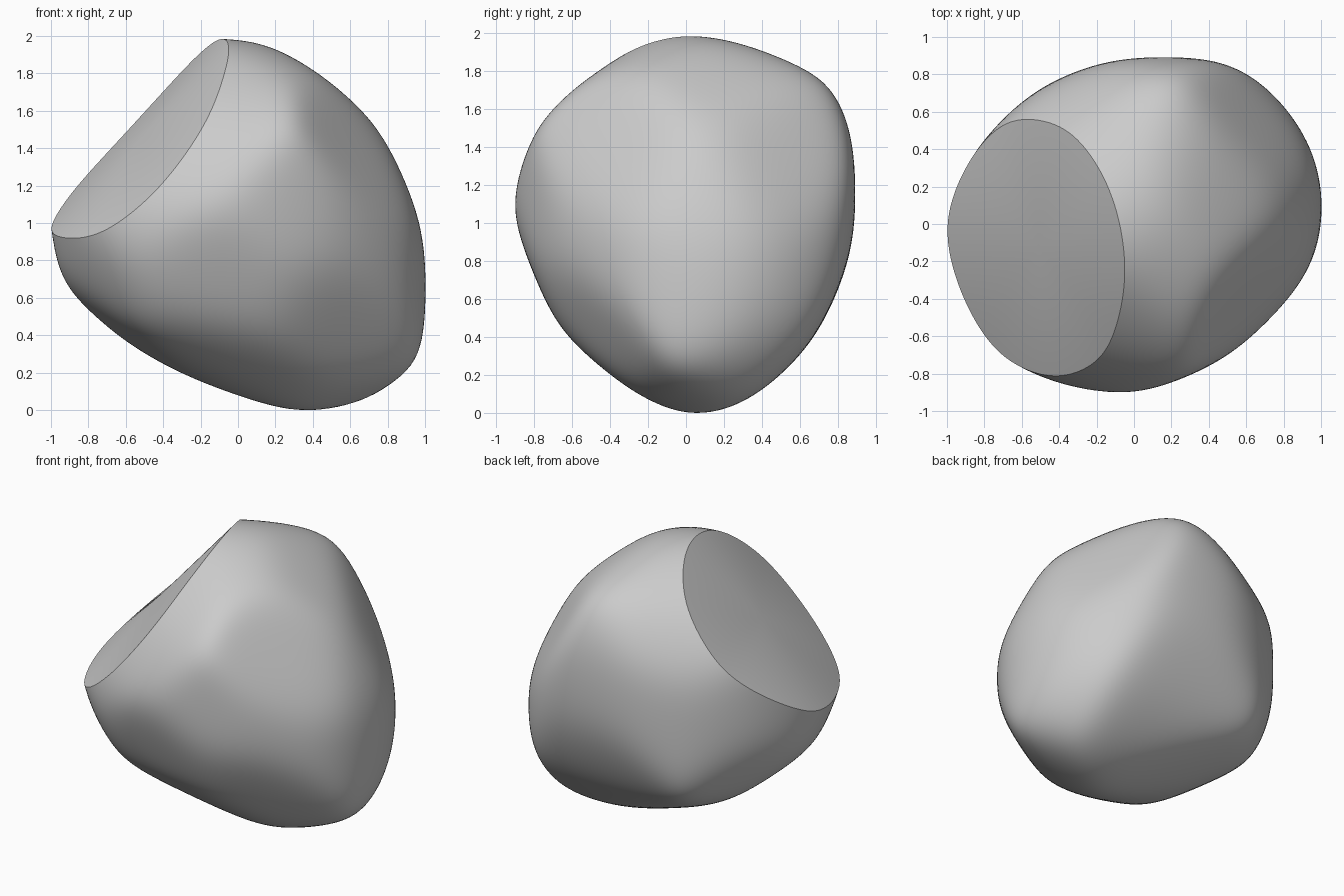
import bpy
import bmesh
from math import sin, cos, pi, radians
from mathutils import Vector

if "Cube" in bpy.data.objects:
    bpy.data.objects.remove(bpy.data.objects["Cube"], do_unlink=True)

# Girths of the body: azimuth, elevation, then the reach from mid-body at even
# angles around the girth (zero where the opening takes the surface away)
GIRTHS = [
    (0, 0, [1, .91, .94, .98, .99, 0, 0, 0, 1, .97, .89, .85, 1, 1.16, 1.2, 1.14]),
    (90, 0, [.89, .99, 1.05, 1.02, .99, .96, .93, .92, .9, .84, .86, .95, 1, .97, .91, .87]),
    (0, 90, [1, 1.02, 1.01, .97, .9, .87, .89, .95, 1, 1.02, 1.01, .94, .9, .86, .89, .95]),
    (45, 25, [1.01, 1.01, 1.06, .99, 0, 0, 1, .93, .85, 1.03, 1.18, 1.14]),
    (225, 25, [1, 0, .92, .94, .9, .91, 1.01, 1.06, 1.01, .87, .85, .94]),
    (135, -25, [.91, .93, 1.02, .98, .91, .84, .87, .87, .89, .85, .91, .92]),
]
SLOPE_X, SLOPE_Y, LEVEL, SAG, MID_Y = 1.09, .35, 1.08, .28, -.12
CUT = Vector((-SLOPE_X, -SLOPE_Y, 1)).normalized()
ROUNDNESS = 20
FLARE = radians(40)


def sag(p):
    return SAG * (p.y - MID_Y) ** 2


def cut_height(p):
    return LEVEL + SLOPE_X * p.x + SLOPE_Y * p.y - sag(p)


def radius(ray, planes):
    """Distance along a ray to the rounded solid inside the planes."""
    total = 0
    for n, h in planes:
        d = n.dot(ray)
        if d > 0:
            total += (d / h) ** ROUNDNESS
    return total ** (-1 / ROUNDNESS)


# Planes that wrap the body
normals, reach = [], []
for azimuth, elevation, values in GIRTHS:
    az, el = radians(azimuth), radians(elevation)
    right = Vector((cos(az), sin(az), 0))
    up = Vector((-sin(el) * sin(az), sin(el) * cos(az), cos(el)))
    for k, value in enumerate(values):
        if value:
            t = 2 * pi * k / len(values)
            normals.append(right * cos(t) + up * sin(t))
            reach.append(value)
wrap_count = len(normals)

# Oval rim of the opening, with a flaring plane below each rim point
rim = []
for k in range(18):
    t = 2 * pi * k / 18
    p = Vector((-.51 + .485 * cos(t), MID_Y + .695 * sin(t - .18), 0))
    p.z = cut_height(p)
    rim.append(p)
middle = sum(rim, Vector()) / len(rim)
for p in rim:
    out = p - middle
    out = (out - CUT * out.dot(CUT)).normalized()
    n = out * cos(FLARE) + CUT * sin(FLARE)
    normals.append(n)
    reach.append(n.dot(p))

# Set the planes so that the rounded body touches its girths and its rim
sphere = bmesh.new()
bmesh.ops.create_icosphere(sphere, subdivisions=4, radius=1)
rays = [v.co.normalized() for v in sphere.verts]
sphere.free()
fitted = list(reach)
for step in range(18):
    planes = list(zip(normals, fitted))
    surface = [r * radius(r, planes) for r in rays]
    surface = [p for p in surface if p.z <= cut_height(p)]
    rim_ratios = [p.length / radius(p.normalized(), planes) for p in rim]
    surface += [p * min(1, 1 / ratio) for p, ratio in zip(rim, rim_ratios)]
    ratios = [h / max(n.dot(p) for p in surface)
              for n, h in zip(normals[:wrap_count], reach)] + rim_ratios
    fitted = [min(max(f * ratio ** .7, h * .97), h * 1.2)
              for f, ratio, h in zip(fitted, ratios, reach)]

# Rounded body
planes = list(zip(normals, fitted))
bm = bmesh.new()
bmesh.ops.create_icosphere(bm, subdivisions=6, radius=1)
for v in bm.verts:
    ray = v.co.normalized()
    v.co = ray * radius(ray, planes)

# Slanted opening, gently bowed, closed by a fan
for v in bm.verts:
    v.co.z += sag(v.co)
bmesh.ops.bisect_plane(bm, geom=bm.verts[:] + bm.edges[:] + bm.faces[:],
                       plane_co=Vector((0, 0, LEVEL)), plane_no=CUT, clear_outer=True)
bmesh.ops.remove_doubles(bm, verts=[v for v in bm.verts if v.is_boundary], dist=.015)
border = [e for e in bm.edges if e.is_boundary]
cap = bmesh.ops.edgeloop_fill(bm, edges=border)["faces"]
bmesh.ops.poke(bm, faces=cap)
for v in bm.verts:
    v.co.z -= sag(v.co)
bmesh.ops.recalc_face_normals(bm, faces=bm.faces[:])

# Stand the body on the ground
lowest = min(v.co.z for v in bm.verts)
bmesh.ops.translate(bm, verts=bm.verts[:], vec=(0, 0, -lowest))

mesh = bpy.data.meshes.new("rounded_body")
bm.to_mesh(mesh)
bm.free()
body = bpy.data.objects.new("rounded_body", mesh)
bpy.context.collection.objects.link(body)

# Plain grey
grey = bpy.data.materials.new("plain_grey")
grey.use_nodes = True
colour = (.6, .6, .6, 1)
grey.diffuse_color = colour
grey.node_tree.nodes["Principled BSDF"].inputs["Base Color"].default_value = colour
mesh.materials.append(grey)

bpy.ops.object.select_all(action="DESELECT")
body.select_set(True)
bpy.context.view_layer.objects.active = body
bpy.ops.object.shade_smooth_by_angle(angle=radians(25))
